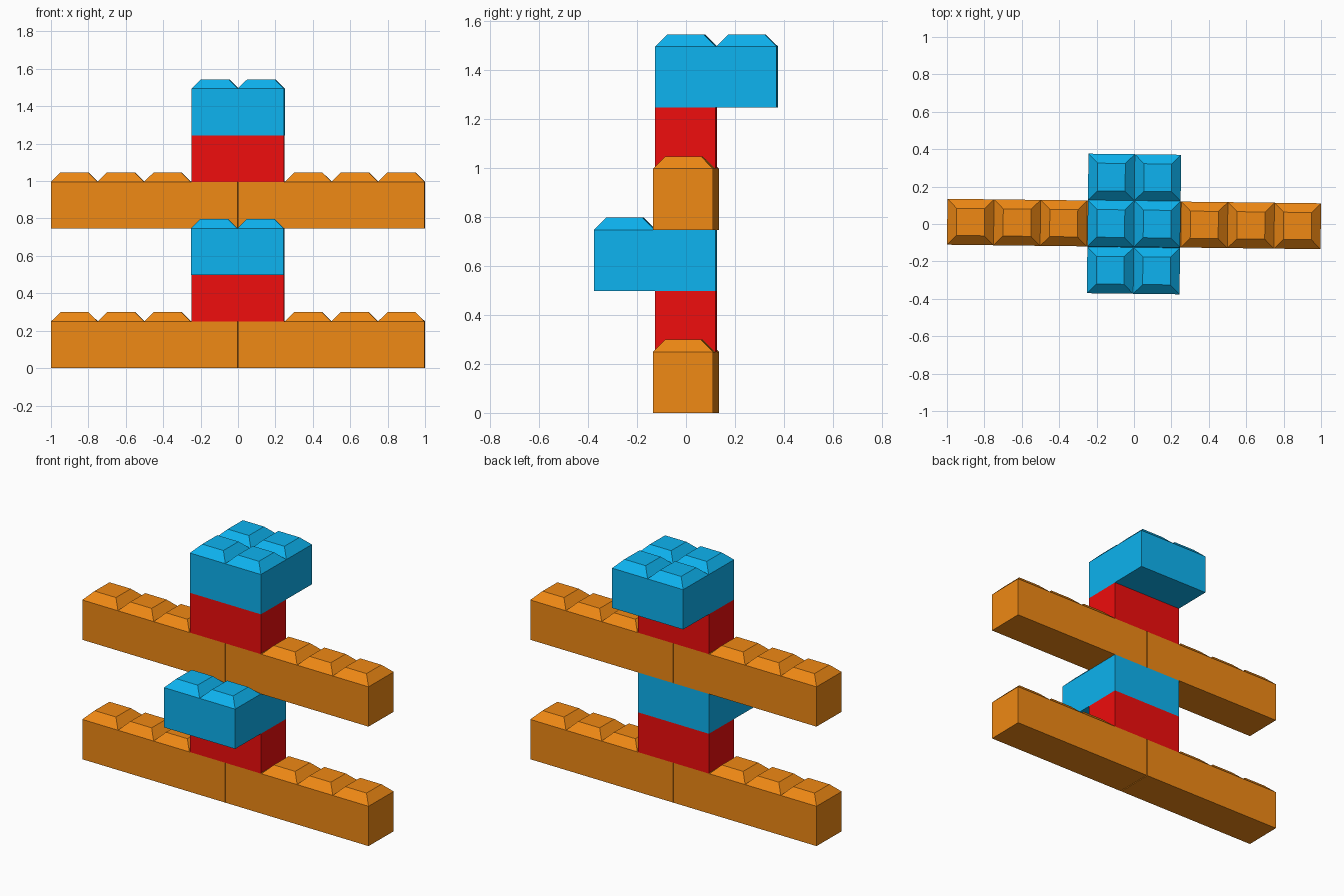
import bpy, bmesh
from math import pi
from mathutils import Matrix, Vector

if "Cube" in bpy.data.objects:
    bpy.data.objects.remove(bpy.data.objects["Cube"])

PITCH, GAP, H = 0.2503, 0.005, 0.249      # cell size, clearance, brick height
STUD_H, STUD_IN = 0.05, 0.05              # stud height and slope width
TILT = Matrix.Rotation(-0.012, 4, 'Z')    # whole model is turned very slightly


def material(name, rgb):
    m = bpy.data.materials.new(name)
    m.diffuse_color = (*rgb, 1)
    m.use_nodes = True
    m.node_tree.nodes["Principled BSDF"].inputs["Base Color"].default_value = m.diffuse_color
    return m


ORANGE = material("orange", (0.87, 0.25, 0.007))
BLUE = material("blue", (0.004, 0.45, 0.87))
RED = material("red", (0.87, 0.004, 0.004))


def brick(name, nx, ny, x, y, layer, mat):
    """Solid brick with nx by ny sloped square studs, x and y in cells."""
    sx, sy = nx * PITCH - GAP, ny * PITCH - GAP
    bm = bmesh.new()
    # studded top
    bmesh.ops.create_grid(bm, x_segments=nx, y_segments=ny, size=0.5,
                          matrix=Matrix.Diagonal((sx, sy, 1, 1)))
    bmesh.ops.translate(bm, verts=bm.verts, vec=(0, 0, H))
    bmesh.ops.inset_individual(bm, faces=bm.faces[:], thickness=STUD_IN,
                               depth=STUD_H, use_even_offset=True)
    # walls and underside
    rim = [e for e in bm.edges if e.is_boundary]
    new = bmesh.ops.extrude_edge_only(bm, edges=rim)["geom"]
    low = [v for v in new if isinstance(v, bmesh.types.BMVert)]
    for v in low:
        v.co.z = 0
    bmesh.ops.edgeloop_fill(bm, edges=[e for e in bm.edges if e.is_boundary])
    bmesh.ops.dissolve_limit(bm, angle_limit=pi / 180, verts=bm.verts[:],
                             edges=bm.edges[:])
    bmesh.ops.recalc_face_normals(bm, faces=bm.faces[:])
    me = bpy.data.meshes.new(name)
    bm.to_mesh(me)
    bm.free()
    me.materials.append(mat)
    ob = bpy.data.objects.new(name, me)
    bpy.context.collection.objects.link(ob)
    ob.matrix_world = TILT @ Matrix.Translation(
        Vector((x * PITCH, y * PITCH, layer * H)))


# two tiers: long bars, a neck, and a cap that overhangs front then back
for tier, base, side in (("lower", 0, -1), ("upper", 3, 1)):
    brick(f"{tier}_bar_left", 4, 1, -2, 0, base, ORANGE)
    brick(f"{tier}_bar_right", 4, 1, 2, 0, base, ORANGE)
    brick(f"{tier}_neck", 2, 1, 0, 0, base + 1, RED)
    brick(f"{tier}_cap", 2, 2, 0, 0.5 * side, base + 2, BLUE)
